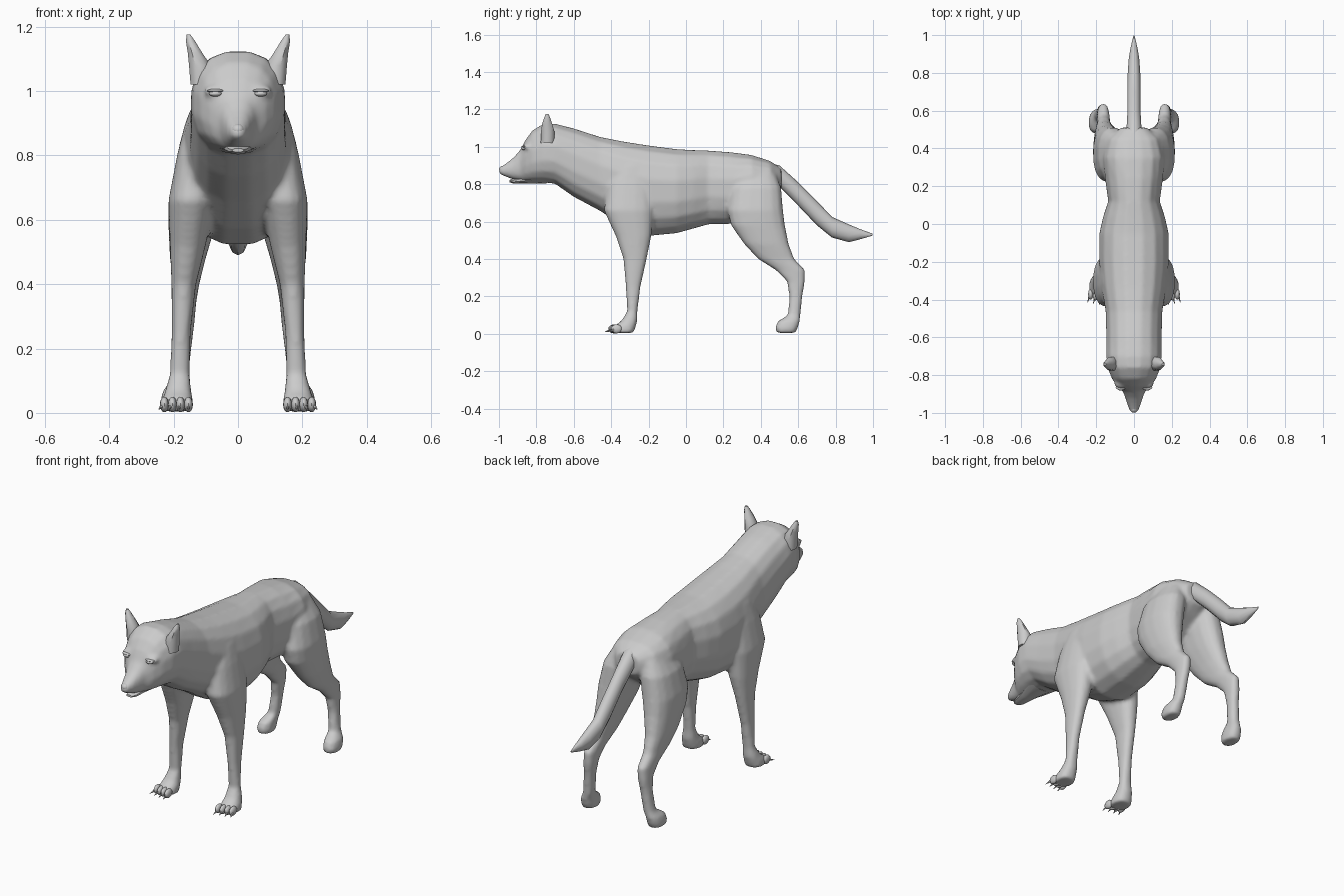
import bpy, bmesh
from math import sin, cos, pi, radians, copysign
from mathutils import Matrix, Vector

cube = bpy.data.objects.get("Cube")
if cube:
    bpy.data.objects.remove(cube, do_unlink=True)

grey = bpy.data.materials.new("grey_coat")
grey.use_nodes = True
grey.diffuse_color = (0.6, 0.6, 0.6, 1)
grey.node_tree.nodes["Principled BSDF"].inputs["Base Color"].default_value = (0.6, 0.6, 0.6, 1)


def loft(bm, rings, axis, side=1, sides=16, power=0.85):
    """Skin slices (position, a0, a1, x0, x1) stacked along y or z."""
    loops = []
    for t, a0, a1, x0, x1 in rings:
        loop = []
        for i in range(sides):
            u = 2 * pi * (i + 0.5) / sides
            c, s = [copysign(abs(f) ** power, f) for f in (cos(u), sin(u))]
            x = side * ((x0 + x1) / 2 + c * (x1 - x0) / 2)
            a = (a0 + a1) / 2 + s * (a1 - a0) / 2
            loop.append(bm.verts.new((x, t, a) if axis == "y" else (x, a, t)))
        loops.append(loop)
    for p, q in zip(loops, loops[1:]):
        for i in range(sides):
            j = (i + 1) % sides
            bm.faces.new((p[i], p[j], q[j], q[i]))
    bm.faces.new(loops[0])
    bm.faces.new(loops[-1])


def centred(rings):
    return [(t, a0, a1, -w, w) for t, a0, a1, w in rings]


def ball(bm, centre, size):
    bmesh.ops.create_uvsphere(bm, u_segments=12, v_segments=8, radius=1,
                              matrix=Matrix.Translation(centre) @ Matrix.Diagonal((*size, 1)))


def finish(name, bm, angle=50):
    bmesh.ops.recalc_face_normals(bm, faces=bm.faces)
    mesh = bpy.data.meshes.new(name)
    bm.to_mesh(mesh)
    bm.free()
    obj = bpy.data.objects.new(name, mesh)
    bpy.context.collection.objects.link(obj)
    mesh.materials.append(grey)
    bpy.ops.object.select_all(action="DESELECT")
    obj.select_set(True)
    bpy.context.view_layer.objects.active = obj
    bpy.ops.object.shade_smooth_by_angle(angle=radians(angle))
    return obj


# Head, neck and trunk slices: y, bottom, top, half width
trunk = [(-1.0, .855, .888, .018), (-.96, .838, .912, .034), (-.92, .824, .945, .046),
         (-.885, .815, .985, .06), (-.86, .812, 1.035, .088), (-.82, .81, 1.09, .118),
         (-.76, .808, 1.125, .142), (-.70, .80, 1.125, .148), (-.6, .73, 1.10, .148),
         (-.46, .655, 1.055, .152), (-.33, .57, 1.03, .175), (-.2, .52, 1.01, .187),
         (-.05, .535, .99, .186), (.04, .56, .985, .165), (.12, .583, .982, .138),
         (.24, .585, .973, .155), (.35, .65, .958, .165), (.45, .72, .925, .14),
         (.51, .77, .885, .07)]

# Leg slices: z, front, back, inner, outer
front_leg = [(.90, -.36, -.22, .10, .165), (.80, -.42, -.18, .07, .19),
             (.66, -.44, -.17, .07, .217), (.52, -.375, -.185, .10, .212),
             (.40, -.335, -.21, .13, .207), (.25, -.322, -.243, .147, .206),
             (.12, -.314, -.26, .15, .212), (.07, -.345, -.26, .145, .226),
             (.04, -.385, -.268, .14, .236), (.005, -.39, -.28, .14, .24)]
hind_leg = [(.88, .30, .47, .03, .13), (.78, .24, .51, .03, .19), (.66, .22, .52, .05, .217),
            (.58, .24, .53, .07, .217), (.48, .31, .55, .10, .212), (.40, .385, .58, .12, .20),
            (.34, .48, .638, .13, .196), (.28, .54, .636, .135, .196), (.2, .553, .622, .145, .2),
            (.1, .545, .612, .155, .212), (.065, .488, .608, .16, .235),
            (.03, .477, .598, .16, .242), (.005, .485, .585, .165, .237)]

# Body: overlapping volumes fused into one skin
bm = bmesh.new()
loft(bm, centred(trunk), "y")
for side in (1, -1):
    loft(bm, front_leg, "z", side)
    loft(bm, hind_leg, "z", side)
    ball(bm, (side * .068, -.845, 1.0), (.04, .028, .02))
body = finish("body", bm)
remesh = body.modifiers.new("fuse", "REMESH")
remesh.mode = "VOXEL"
remesh.voxel_size = 0.011
remesh.use_smooth_shade = True
smooth = body.modifiers.new("soften", "SMOOTH")
smooth.factor = 0.5
smooth.iterations = 4

# Tail
bm = bmesh.new()
loft(bm, centred([(.42, .79, .92, .05), (.5, .785, .90, .042), (.6, .685, .81, .036),
                  (.7, .58, .71, .036), (.78, .515, .625, .036), (.87, .49, .585, .03),
                  (.93, .505, .56, .02), (.998, .525, .535, .003)]), "y", sides=10, power=1)
finish("tail", bm)

# Lower jaw and nose pad
bm = bmesh.new()
loft(bm, centred([(-.945, .81, .822, .018), (-.92, .803, .83, .03), (-.85, .803, .85, .045),
                  (-.74, .805, .87, .08)]), "y", sides=10, power=1)
finish("lower_jaw", bm)
bm = bmesh.new()
ball(bm, (0, -.98, .88), (.02, .019, .018))
finish("nose", bm)

for side, word in ((1, "left"), (-1, "right")):
    # Ear: flattened, tapering to an outward tip
    bm = bmesh.new()
    loft(bm, [(1.02, -.78, -.70, .08, .15), (1.08, -.778, -.70, .082, .155),
              (1.12, -.772, -.712, .11, .158), (1.155, -.76, -.725, .132, .163),
              (1.176, -.75, -.735, .148, .16)], "z", side, sides=8, power=1)
    finish(word + "_ear", bm)
    # Eye and upper lid
    bm = bmesh.new()
    ball(bm, (side * .07, -.868, .992), (.02, .014, .009))
    finish(word + "_eye", bm)
    bm = bmesh.new()
    ball(bm, (side * .07, -.864, 1.001), (.027, .016, .006))
    finish(word + "_eyelid", bm)
    # Front toes with claws, fanned outwards
    toes, claws = bmesh.new(), bmesh.new()
    for i in range(4):
        x, y = .154 + .025 * i, -.386 + .005 * i
        ball(toes, (side * x, y, .026), (.014, .03, .024))
        aim = Vector((side * (.12 * i - .05), -1, -.3))
        spot = Matrix.Translation((side * (x + .004 * i), y - .03, .016))
        bmesh.ops.create_cone(claws, cap_ends=True, segments=6, radius1=.007, radius2=.001,
                              depth=.035, matrix=spot @ aim.to_track_quat("Z", "Y").to_matrix().to_4x4())
    finish(word + "_front_toes", toes)
    finish(word + "_front_claws", claws)
